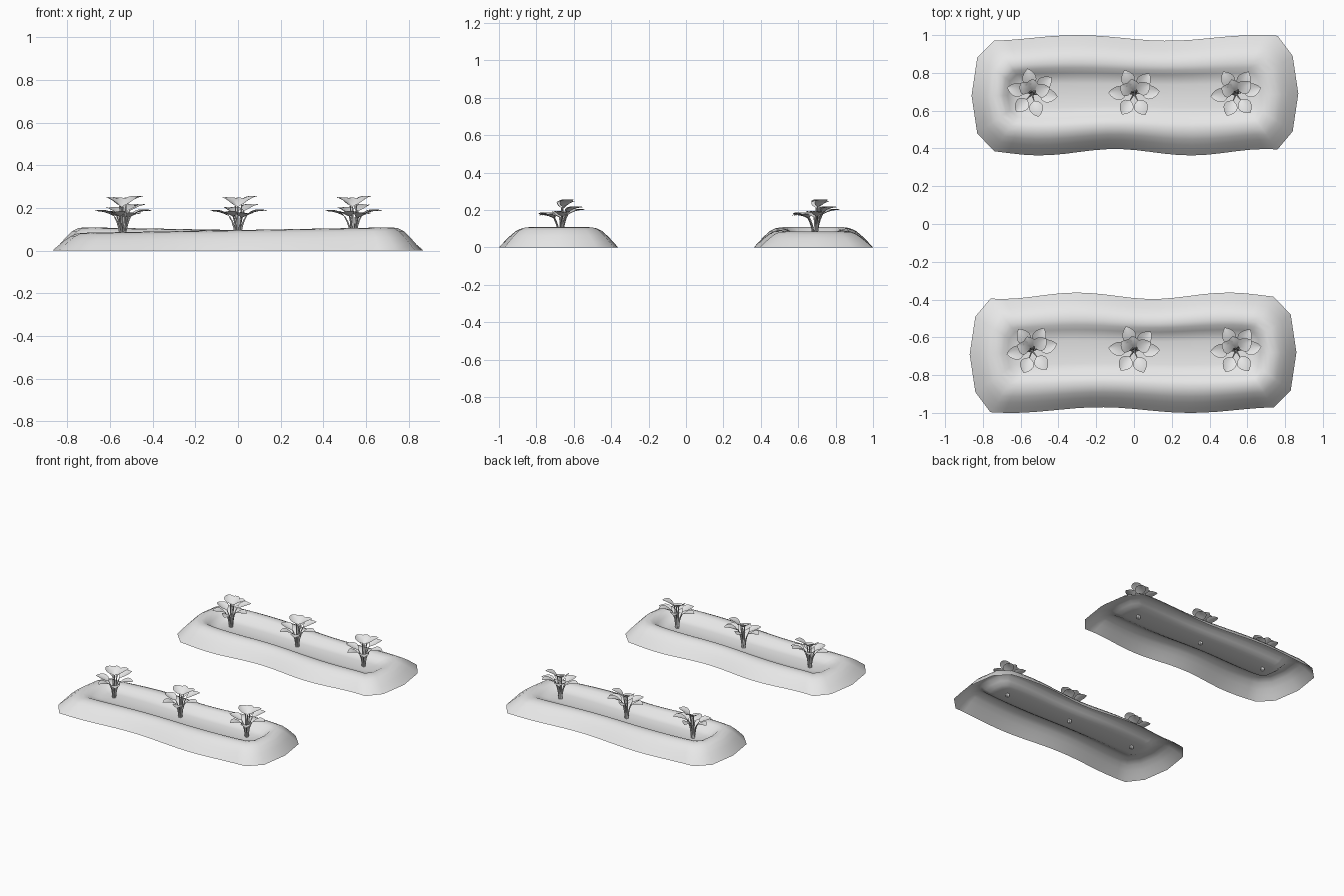
import bpy, bmesh, math
from mathutils import Vector, Matrix

cube = bpy.data.objects.get("Cube")
if cube:
    bpy.data.objects.remove(cube, do_unlink=True)

GREY = (0.8, 0.8, 0.8, 1)
grey = bpy.data.materials.new("plain_grey")
grey.use_nodes = True
grey.diffuse_color = GREY
grey.node_tree.nodes["Principled BSDF"].inputs["Base Color"].default_value = GREY


def finish(bm, name, angle):
    mesh = bpy.data.meshes.new(name)
    bm.to_mesh(mesh)
    bm.free()
    mesh.materials.append(grey)
    obj = bpy.data.objects.new(name, mesh)
    bpy.context.collection.objects.link(obj)
    bpy.ops.object.select_all(action='DESELECT')
    obj.select_set(True)
    bpy.context.view_layer.objects.active = obj
    bpy.ops.object.shade_smooth_by_angle(angle=math.radians(angle))
    return obj


def bridge(bm, rings, closed):
    """Join successive rows of vertices with quads."""
    for a, b in zip(rings, rings[1:]):
        n = len(a)
        for i in range(n if closed else n - 1):
            j = (i + 1) % n
            bm.faces.new((a[i], a[j], b[j], b[i]))


# Soil bed: wavy outline lofted inward over a rim into a shallow trough
def bed_outline():
    xs = [-0.74 + 1.5 * i / 20 for i in range(21)]
    south = [(x, -0.30 - 0.017 * math.cos((x + 0.5) * 7.85)) for x in xs]
    north = [(x, 0.305 + 0.015 * math.cos((x + 0.3) * 6.6)) for x in xs]
    east = [(0.84, -0.19), (0.87, 0.01), (0.84, 0.21)]
    west = [(-0.83, 0.2), (-0.86, 0.0), (-0.83, -0.2)]
    return south + east + north[::-1] + west


PROFILE = [(0, 0), (0.08, 0.03), (0.17, 0.062), (0.27, 0.092), (0.36, 0.107),
           (0.46, 0.111), (0.54, 0.103), (0.62, 0.08), (0.70, 0.06), (0.8, 0.051)]
FLOOR = 0.05


def make_bed(name, y, turn):
    bm = bmesh.new()
    outline = [Vector((px, py, 0)) for px, py in bed_outline()]
    rings = []
    for t, z in PROFILE + [(1, FLOOR)]:
        ring = []
        for p in outline:
            spine = Vector((max(-0.55, min(0.55, p.x)), 0, 0))
            q = p.lerp(spine, t)
            # the rim sinks towards one end, the floor stays level
            slump = 0.87 - 0.16 * q.x
            q.z = z * slump if t < 0.5 else FLOOR + (z - FLOOR) * (0.111 * slump - FLOOR) / (0.111 - FLOOR)
            ring.append(bm.verts.new(q))
        rings.append(ring)
    bridge(bm, rings, True)
    bmesh.ops.remove_doubles(bm, verts=bm.verts, dist=0.0005)
    bmesh.ops.dissolve_degenerate(bm, edges=bm.edges, dist=0.0001)
    bm.transform(Matrix.Translation((0, y, 0)) @ Matrix.Rotation(turn, 4, 'Z'))
    return finish(bm, name, 60)


# Stalk: thin tapering tube bending outward
def add_stalk(bm, end, frame):
    start = Vector((0.007, 0, 0.035))
    bend = Vector((0.012, 0, end.z * 0.75))
    rings = []
    for k in range(5):
        t = k / 4
        c = start * (1 - t) ** 2 + bend * 2 * t * (1 - t) + end * t * t
        r = 0.006 - 0.003 * t
        rings.append([bm.verts.new(frame @ (c + Vector((r * math.cos(a), r * math.sin(a), 0))))
                      for a in (math.tau * i / 6 for i in range(6))])
    bridge(bm, rings, True)


# Leaf: pointed oval sheet, cupped across and drooping at the tip
def add_leaf(bm, end, length, tilt, frame):
    rows, p, steps = [], end.copy(), 8
    for k in range(steps + 1):
        t = k / steps
        half = 0.037 * math.sin(math.pi * t ** 0.85) ** 0.75 if 0 < k < steps else 0.0008
        rows.append([bm.verts.new(frame @ (p + Vector((0, s * half, 0.25 * half * s * s))))
                     for s in (-1, -0.5, 0, 0.5, 1)])
        pitch = tilt - math.radians(35) * t
        p = p + Vector((math.cos(pitch), 0, math.sin(pitch))) * length / steps
    bridge(bm, rows, False)


# (azimuth, stalk end radius, stalk end height, length, tilt in degrees)
LEAVES = [(5, 0.04, 0.165, 0.10, 28), (52, 0.04, 0.185, 0.10, 32),
          (112, 0.04, 0.175, 0.10, 30), (178, 0.04, 0.16, 0.10, 30),
          (240, 0.04, 0.16, 0.09, 28), (298, 0.04, 0.155, 0.09, 26),
          (30, 0.02, 0.215, 0.09, 42), (100, 0.012, 0.205, 0.08, 48),
          (150, 0.015, 0.21, 0.08, 45)]


def make_plant(name, x, y, yaw):
    bm = bmesh.new()
    place = Matrix.Translation((x, y, 0))
    for azimuth, radius, height, length, tilt in LEAVES:
        frame = place @ Matrix.Rotation(math.radians(azimuth + yaw), 4, 'Z')
        end = Vector((radius, 0, height))
        add_stalk(bm, end, frame)
        add_leaf(bm, end, length, math.radians(tilt), frame)
    return finish(bm, name, 50)


make_bed("back_soil_bed", 0.68, 0)
make_bed("front_soil_bed", -0.68, math.pi)

for side, y, yaws in (("back", 0.69, (-12, 0, 8)), ("front", -0.67, (10, -4, 4))):
    for place, x, yaw in zip(("right", "middle", "left"), (-0.54, 0.0, 0.54), yaws):
        make_plant(f"{side}_{place}_plant", x, y, yaw)
